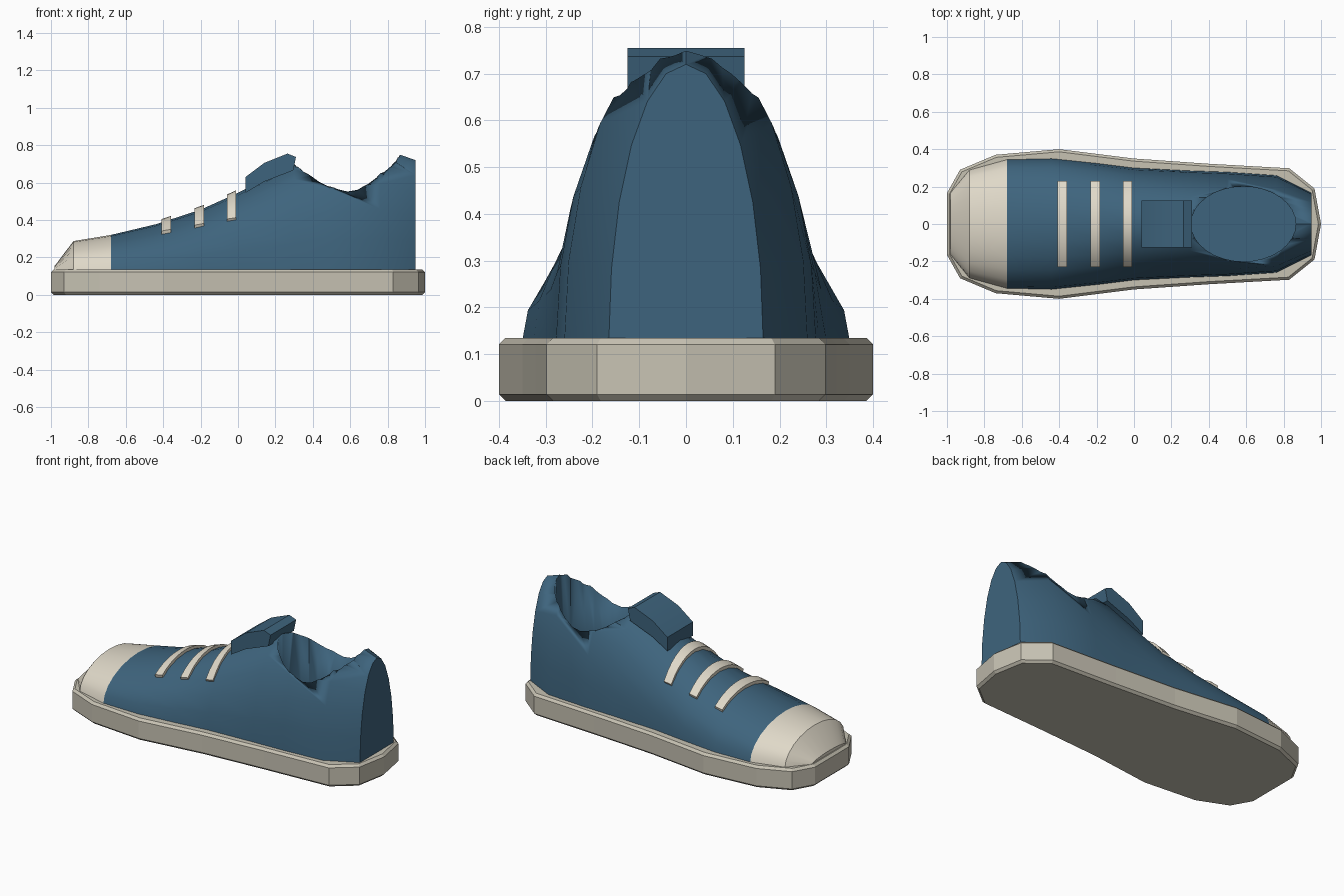
import bpy, bmesh, math

if "Cube" in bpy.data.objects:
    bpy.data.objects.remove(bpy.data.objects["Cube"])

BASE = 0.13
# Cross-sections of the upper: x, half width, top height
SECTIONS = [(-0.98, 0.17, 0.155), (-0.88, 0.29, 0.287), (-0.68, 0.345, 0.32),
            (-0.44, 0.35, 0.377), (-0.2, 0.325, 0.455), (0.0, 0.30, 0.545),
            (0.3, 0.285, 0.695), (0.5, 0.278, 0.745), (0.76, 0.26, 0.785),
            (0.95, 0.165, 0.72)]


def material(name, rgb):
    m = bpy.data.materials.new(name)
    m.diffuse_color = (*rgb, 1)
    m.use_nodes = True
    m.node_tree.nodes["Principled BSDF"].inputs["Base Color"].default_value = m.diffuse_color
    return m


BLUE = material("blue_canvas", (0.048, 0.127, 0.205))
CREAM = material("cream_rubber", (0.74, 0.69, 0.58))
SOLE = material("sole_rubber", (0.57, 0.54, 0.45))


def add_object(name, bm, mat, smooth=True):
    bmesh.ops.recalc_face_normals(bm, faces=bm.faces)
    mesh = bpy.data.meshes.new(name)
    bm.to_mesh(mesh)
    bm.free()
    ob = bpy.data.objects.new(name, mesh)
    bpy.context.collection.objects.link(ob)
    if mat:
        mesh.materials.append(mat)
    bpy.ops.object.select_all(action='DESELECT')
    ob.select_set(True)
    bpy.context.view_layer.objects.active = ob
    if smooth:
        bpy.ops.object.shade_smooth_by_angle(angle=math.radians(30))
    return ob


def loft(name, rings, mat, smooth=True):
    """Closed solid through rings of equal length."""
    bm = bmesh.new()
    loops = [[bm.verts.new(p) for p in r] for r in rings]
    n = len(rings[0])
    for a, b in zip(loops, loops[1:]):
        for i in range(n):
            j = (i + 1) % n
            bm.faces.new((a[i], a[j], b[j], b[i]))
    bm.faces.new(loops[0])
    bm.faces.new(loops[-1])
    return add_object(name, bm, mat, smooth)


def arch(x, w, top, steps=12):
    """Half-ellipse cross-section standing on the sole."""
    return [(x, w * math.cos(math.pi * i / steps),
             BASE + (top - BASE) * math.sin(math.pi * i / steps))
            for i in range(steps + 1)]


def size_at(x):
    for (x0, w0, t0), (x1, w1, t1) in zip(SECTIONS, SECTIONS[1:]):
        if x0 <= x <= x1:
            f = (x - x0) / (x1 - x0)
            return w0 + f * (w1 - w0), t0 + f * (t1 - t0)


# Sole: bevelled slab from a mirrored outline
side = [(-1, 0.165), (-0.93, 0.29), (-0.74, 0.37), (-0.4, 0.4), (0, 0.35),
        (0.4, 0.322), (0.83, 0.298), (0.965, 0.19)]
outline = side + [(1, 0)] + [(x, -y) for x, y in reversed(side)]
sole = loft("sole", [[(x, y, z) for x, y in outline] for z in (0, 0.135)], SOLE, False)
bevel = sole.modifiers.new("bevel", 'BEVEL')
bevel.width = 0.014
bevel.segments = 1
bevel.limit_method = 'ANGLE'
bevel.angle_limit = math.radians(60)

# Toe cap and upper
loft("toe_cap", [arch(*s) for s in SECTIONS[:3]], CREAM)
upper = loft("upper", [arch(*s) for s in SECTIONS[2:]], BLUE)

# Foot opening cut by an elliptical cylinder
ring = [(0.585 + 0.28 * math.cos(math.tau * i / 32), 0.2 * math.sin(math.tau * i / 32))
        for i in range(32)]
cutter = loft("opening_cutter", [[(x, y, z) for x, y in ring] for z in (0.32, 1.0)], BLUE)
cutter.hide_render = True
cut = upper.modifiers.new("opening", 'BOOLEAN')
cut.operation = 'DIFFERENCE'
cut.solver = 'EXACT'
cut.object = cutter
bpy.context.view_layer.objects.active = upper
bpy.ops.object.modifier_apply(modifier=cut.name)
bpy.data.objects.remove(cutter)

# Tongue: bent flap extruded across the instep
flap = [(0.04, 0.545), (0.04, 0.63), (0.14, 0.705), (0.265, 0.755),
        (0.31, 0.737), (0.295, 0.665), (0.14, 0.605)]
loft("tongue", [[(x, y, z) for x, z in flap] for y in (-0.125, 0.125)], BLUE)


# Laces: bands following the upper's curve
def lace(name, xc):
    rings = []
    for i in range(13):
        y = -0.225 + 0.45 * i / 12
        pts = []
        for x, off in ((-0.025, -0.012), (0.025, -0.012), (0.025, 0.018), (-0.025, 0.018)):
            w, top = size_at(xc + x)
            s = y / w
            h = top - BASE
            z = BASE + h * math.sqrt(1 - s * s)
            nx, nz = s / w, math.sqrt(1 - s * s) / h
            k = off / math.hypot(nx, nz)
            pts.append((xc + x, y + nx * k * 0.4, z + nz * k))
        rings.append(pts)
    loft(name, rings, CREAM)


for n, xc in enumerate((-0.383, -0.208, -0.035)):
    lace(f"lace_{n + 1}", xc)
